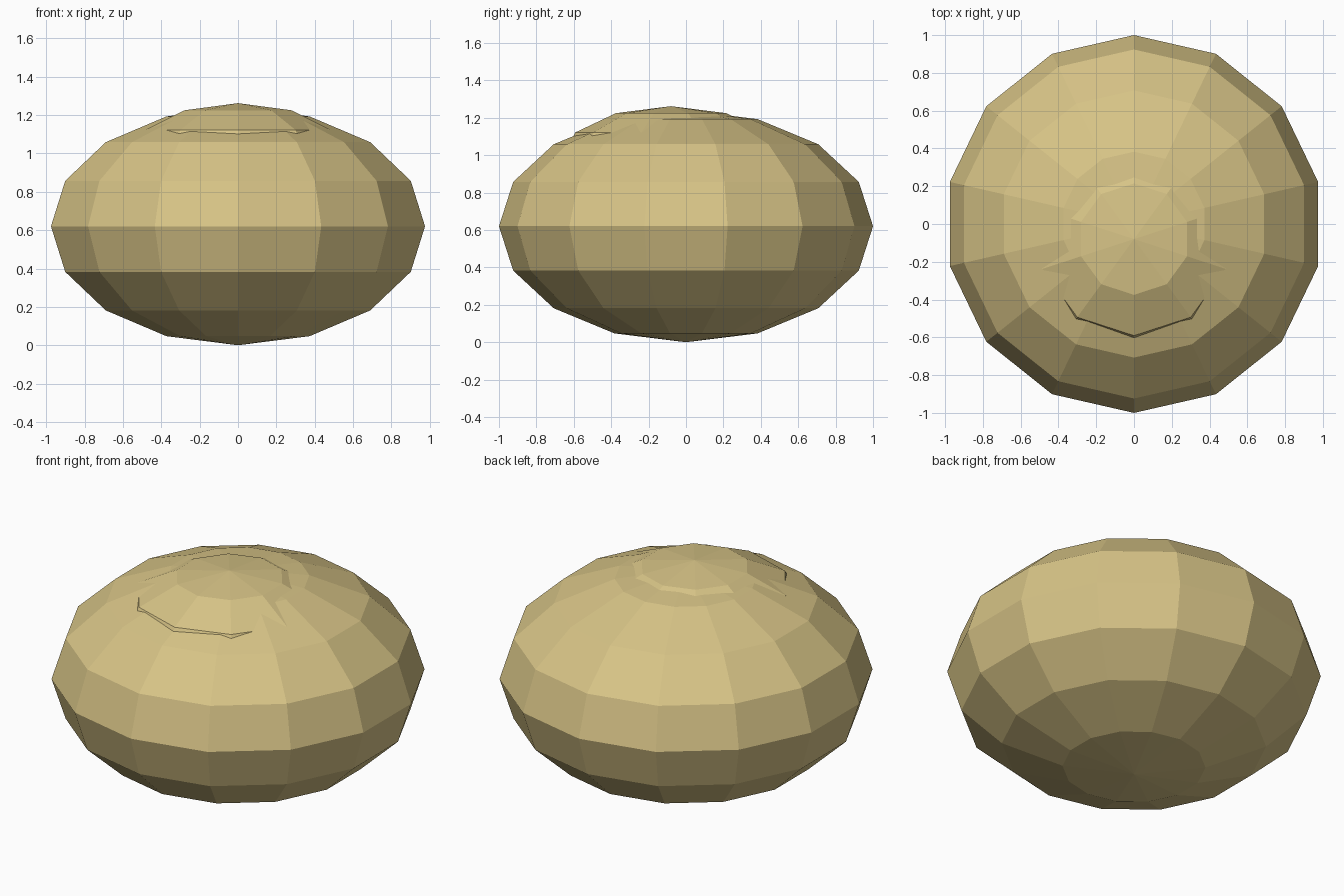
import bpy

if "Cube" in bpy.data.objects:
    bpy.data.objects.remove(bpy.data.objects["Cube"])

# One sandy colour throughout
sand = bpy.data.materials.new("sand")
sand.diffuse_color = (0.68, 0.55, 0.24, 1.0)
sand.use_nodes = True
sand.node_tree.nodes["Principled BSDF"].inputs["Base Color"].default_value = sand.diffuse_color


def ellipsoid(name, segments, rings, radius, half_height, centre):
    """Flat-shaded squashed sphere with a vertex facing the front."""
    bpy.ops.mesh.primitive_uv_sphere_add(segments=segments, ring_count=rings, radius=1)
    obj = bpy.context.object
    obj.name = name
    for v in obj.data.vertices:
        v.co.x *= radius
        v.co.y *= radius
        v.co.z *= half_height
    obj.location = centre
    obj.data.materials.append(sand)
    return obj


# Main squashed body
ellipsoid("body", 14, 8, 1.0, 0.62, (0, 0, 0.62))

# Low dome that breaks through the top, set towards the front
ellipsoid("top_bump", 10, 6, 0.59, 0.28, (0, -0.08, 0.982))
